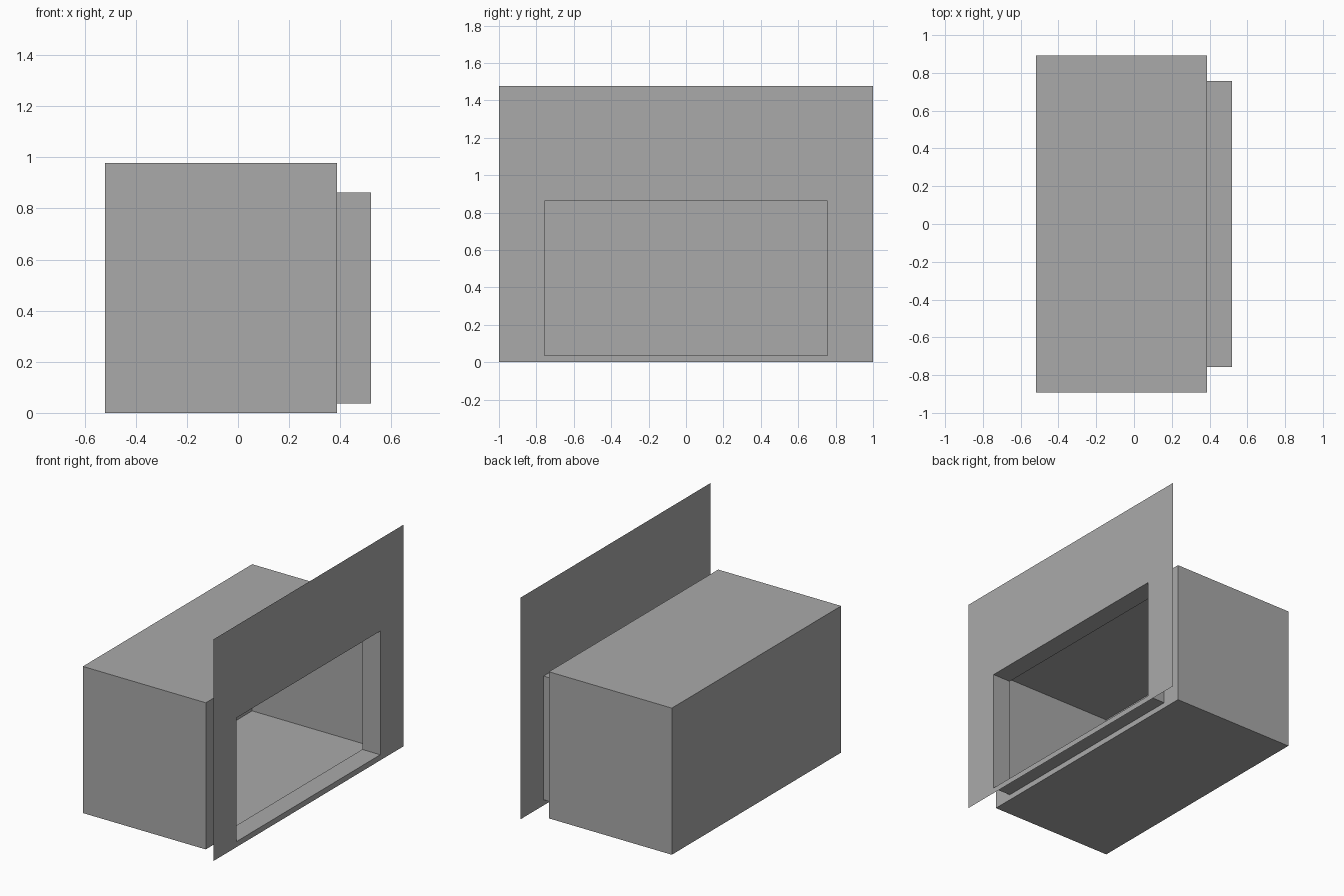
import bpy
import bmesh

default = bpy.data.objects.get("Cube")
if default:
    bpy.data.objects.remove(default, do_unlink=True)

grey = bpy.data.materials.new("mid_grey")
grey.use_nodes = True
grey.diffuse_color = (0.4, 0.4, 0.4, 1)
grey.node_tree.nodes["Principled BSDF"].inputs["Base Color"].default_value = (0.4, 0.4, 0.4, 1)

# Key planes along x, and rectangles as (half width, bottom, top)
BACK_X, NECK_X, WALL_X = -0.52, 0.387, 0.52
WALL = (1.0, 0.0, 1.478)
BOX = (0.892, 0.0, 0.978)
OPENING = (0.757, 0.037, 0.862)


def ring(bm, x, rect):
    """Four corners of an upright rectangle, anticlockwise seen from +x."""
    half, low, high = rect
    corners = [(-half, low), (half, low), (half, high), (-half, high)]
    return [bm.verts.new((x, y, z)) for y, z in corners]


def sheet_part(name, sections, close_start=False):
    """Thin sheet joining successive rectangles, optionally capped at the start."""
    bm = bmesh.new()
    rings = [ring(bm, x, rect) for x, rect in sections]
    for a, b in zip(rings, rings[1:]):
        for i in range(4):
            j = (i + 1) % 4
            bm.faces.new((a[i], b[i], b[j], a[j]))
    if close_start:
        bm.faces.new(rings[0][::-1])
    bmesh.ops.recalc_face_normals(bm, faces=bm.faces)
    mesh = bpy.data.meshes.new(name)
    bm.to_mesh(mesh)
    bm.free()
    mesh.materials.append(grey)
    obj = bpy.data.objects.new(name, mesh)
    bpy.context.collection.objects.link(obj)
    return obj


# Flat wall panel with a rectangular opening
sheet_part("wall_panel", [(WALL_X, WALL), (WALL_X, OPENING)])

# Short open passage from the wall to the chamber
sheet_part("opening_passage", [(NECK_X, OPENING), (WALL_X, OPENING)])

# Hollow chamber, its front pierced by the same opening
sheet_part("chamber", [(BACK_X, BOX), (NECK_X, BOX), (NECK_X, OPENING)], close_start=True)
